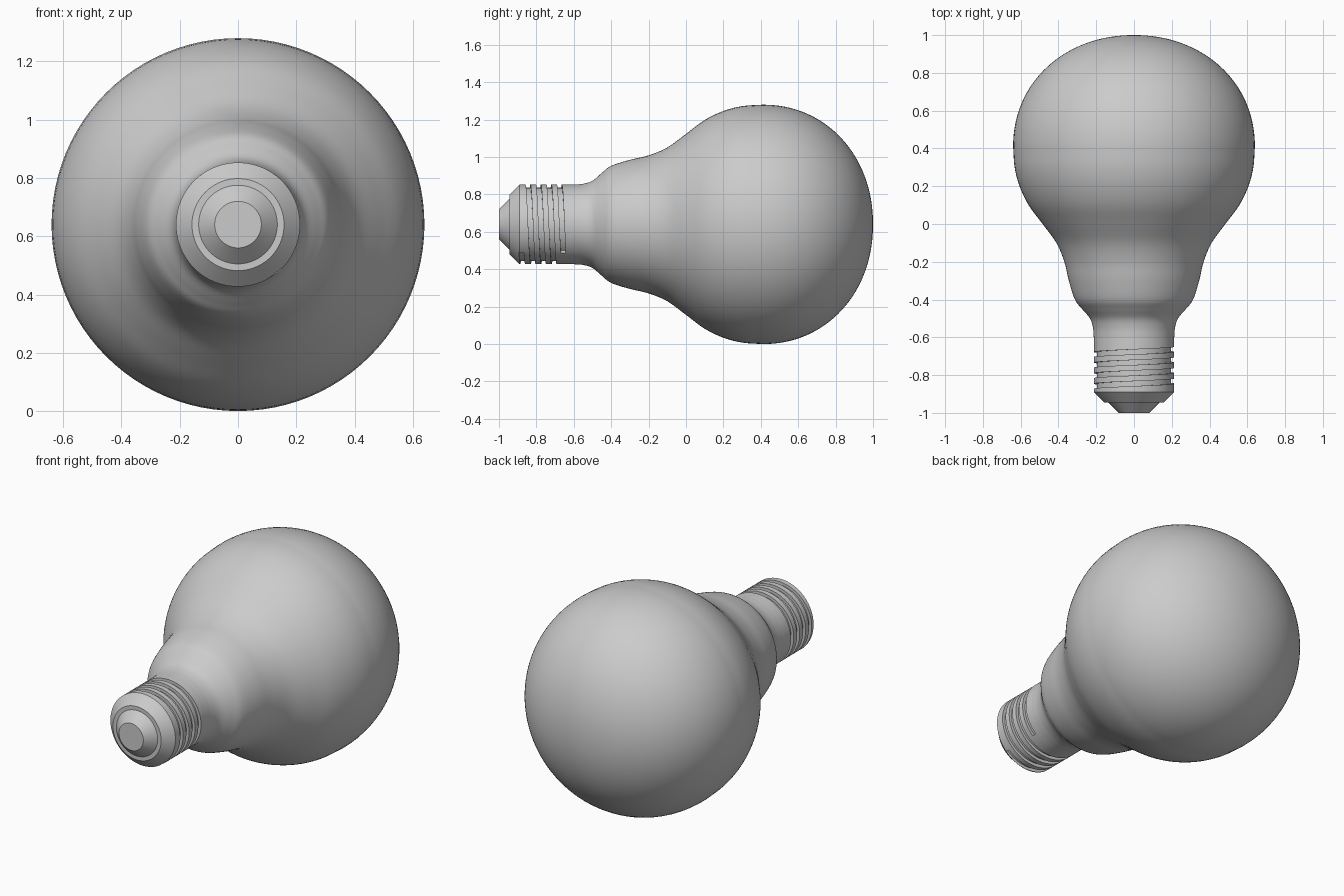
import bpy, bmesh, math
from mathutils import Vector

if "Cube" in bpy.data.objects:
    bpy.data.objects.remove(bpy.data.objects["Cube"])

CZ = 0.64          # height of the bulb axis
SIDES = 96


def make_object(name, bm, angle=30):
    bmesh.ops.recalc_face_normals(bm, faces=bm.faces)
    me = bpy.data.meshes.new(name)
    bm.to_mesh(me)
    bm.free()
    ob = bpy.data.objects.new(name, me)
    bpy.context.collection.objects.link(ob)
    return ob


def smooth(ob, angle):
    bpy.ops.object.select_all(action='DESELECT')
    ob.select_set(True)
    bpy.context.view_layer.objects.active = ob
    bpy.ops.object.shade_smooth_by_angle(angle=math.radians(angle))


def lathe(name, profile):
    """Revolve (y, radius) points about the bulb axis; radius 0 makes a pole."""
    bm = bmesh.new()
    rings = []
    for y, r in profile:
        n = SIDES if r > 1e-5 else 1
        rings.append([bm.verts.new((r * math.cos(2 * math.pi * i / SIDES), y,
                                    CZ + r * math.sin(2 * math.pi * i / SIDES)))
                      for i in range(n)])
    for a, b in zip(rings, rings[1:]):
        for i in range(SIDES):
            j = (i + 1) % SIDES
            quad = [a[i % len(a)], a[j % len(a)], b[j % len(b)], b[i % len(b)]]
            bm.faces.new(list(dict.fromkeys(quad)))
    return make_object(name, bm)


def spline(pts, steps=5):
    """Smooth curve through the points (Catmull-Rom)."""
    p = [Vector(q) for q in pts]
    p = [2 * p[0] - p[1]] + p + [2 * p[-1] - p[-2]]
    out = []
    for a, b, c, d in zip(p, p[1:], p[2:], p[3:]):
        for k in range(steps):
            t = k / steps
            out.append(0.5 * (2 * b + (c - a) * t + (2 * a - 5 * b + 4 * c - d) * t * t
                              + (3 * b - a - 3 * c + d) * t ** 3))
    out.append(p[-2])
    return [tuple(v) for v in out]


# Glass: waisted neck flowing into a round globe
neck = spline([(-0.60, 0.213), (-0.55, 0.217), (-0.50, 0.233), (-0.45, 0.275),
               (-0.40, 0.313), (-0.30, 0.345), (-0.20, 0.369), (-0.10, 0.411),
               (0.0, 0.484), (0.10, 0.558), (0.20, 0.606), (0.30, 0.632), (0.41, 0.64)])
globe = []
for k in range(1, 33):
    a = math.pi / 2 * k / 32
    r = 0.64 * max(math.cos(a), 0) ** (2 / 2.08) if k < 32 else 0
    globe.append((0.41 + 0.59 * math.sin(a) ** (2 / 2.08), r))
glass = lathe("glass_bulb", neck + globe)
smooth(glass, 40)

# Screw base: sleeve, bevelled shoulder, stepped contact tip
base = lathe("screw_base", [(-0.60, 0), (-0.60, 0.213), (-0.89, 0.213), (-0.945, 0.158),
                            (-0.945, 0.135), (-1.0, 0.08), (-1.0, 0)])

# Helical groove cutter, four turns
PITCH, WIDTH, TURNS = 0.056, 0.026, 4
bm = bmesh.new()
steps = 72 * TURNS
prev = None
for i in range(steps + 1):
    a = math.radians(-45.7) - 2 * math.pi * TURNS * i / steps
    y = -0.88 + PITCH * TURNS * i / steps
    ring = [bm.verts.new((r * math.cos(a), y + dy, CZ + r * math.sin(a)))
            for r, dy in ((0.196, -WIDTH / 2), (0.24, -WIDTH / 2),
                          (0.24, WIDTH / 2), (0.196, WIDTH / 2))]
    if prev:
        for k in range(4):
            m = (k + 1) % 4
            bm.faces.new((prev[k], prev[m], ring[m], ring[k]))
    if i in (0, steps):
        bm.faces.new(ring)
    prev = ring
cutter = make_object("thread_cutter", bm)
cutter.hide_render = True

# Cut the thread, then drop the cutter
mod = base.modifiers.new("thread", 'BOOLEAN')
mod.operation = 'DIFFERENCE'
mod.solver = 'EXACT'
mod.object = cutter
bpy.ops.object.select_all(action='DESELECT')
base.select_set(True)
bpy.context.view_layer.objects.active = base
bpy.ops.object.modifier_apply(modifier=mod.name)
bpy.data.objects.remove(cutter)
smooth(base, 30)
